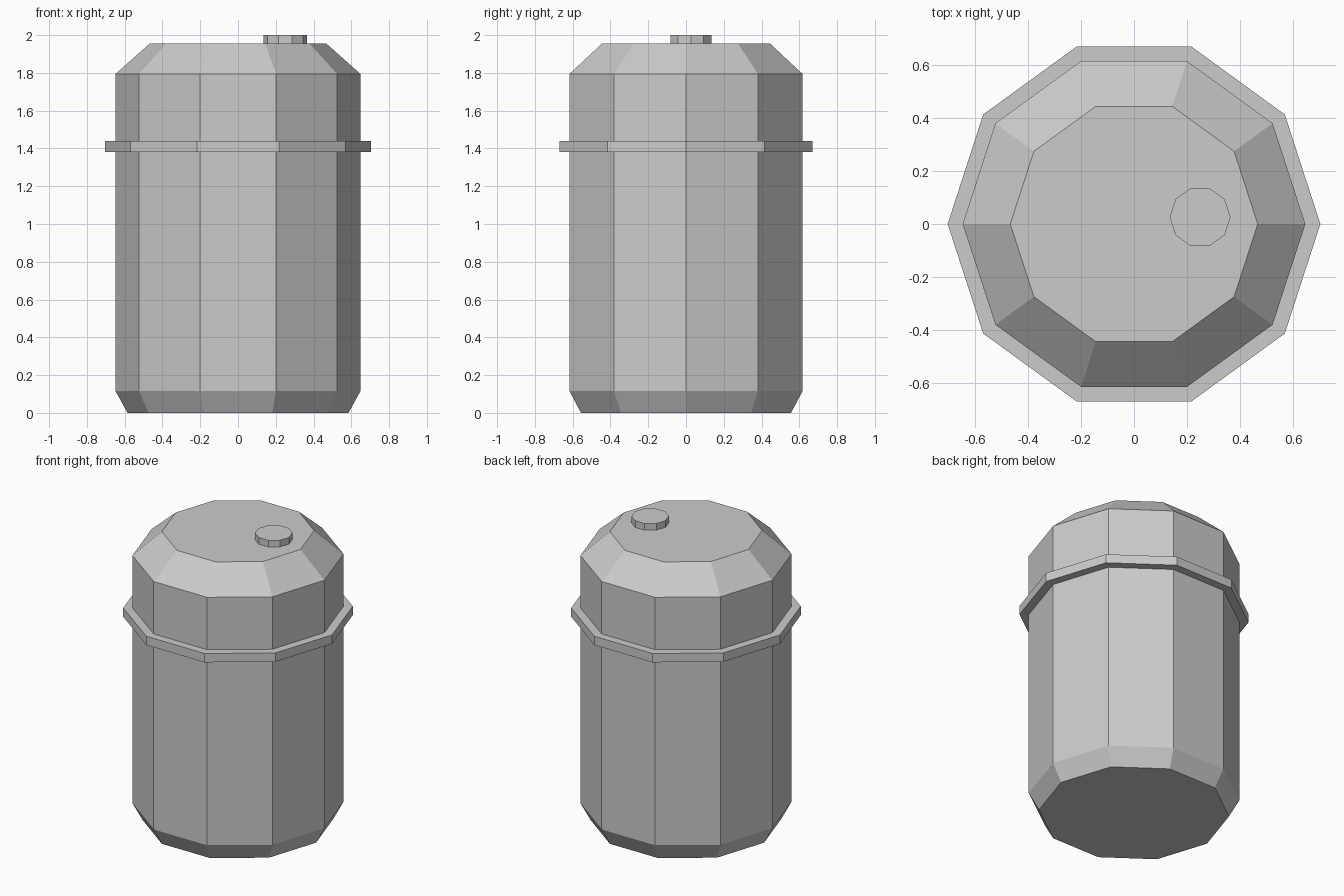
import bpy
import bmesh
from math import cos, sin, tau

SIDES = 10

default = bpy.data.objects.get("Cube")
if default:
    bpy.data.objects.remove(default, do_unlink=True)

# Single plain grey
grey = bpy.data.materials.new("light_grey")
grey.use_nodes = True
colour = (0.6, 0.6, 0.6, 1)
grey.diffuse_color = colour
grey.node_tree.nodes["Principled BSDF"].inputs["Base Color"].default_value = colour


def turned(name, profile, location=(0, 0, 0), closed=False):
    """Sweep (radius, height) points round z; closed profiles form a band."""
    bm = bmesh.new()
    rings = [[bm.verts.new((r * cos(tau * i / SIDES), r * sin(tau * i / SIDES), z))
              for i in range(SIDES)] for r, z in profile]
    pairs = list(zip(rings, rings[1:]))
    if closed:
        pairs.append((rings[-1], rings[0]))
    else:
        bm.faces.new(rings[0][::-1])
        bm.faces.new(rings[-1])
    for low, high in pairs:
        for i in range(SIDES):
            j = (i + 1) % SIDES
            bm.faces.new((low[i], low[j], high[j], high[i]))
    bmesh.ops.recalc_face_normals(bm, faces=bm.faces)
    mesh = bpy.data.meshes.new(name)
    bm.to_mesh(mesh)
    bm.free()
    mesh.materials.append(grey)
    obj = bpy.data.objects.new(name, mesh)
    obj.location = location
    bpy.context.collection.objects.link(obj)
    return obj


# Drum with a bevelled foot and sloping shoulder
turned("drum_body", [(0.585, 0), (0.648, 0.115), (0.648, 1.795), (0.468, 1.955)])

# Raised band around the upper body
turned("rim_band", [(0.64, 1.38), (0.705, 1.38), (0.705, 1.44), (0.64, 1.44)], closed=True)

# Off-centre filler cap
turned("filler_cap", [(0.115, 0), (0.115, 0.05)], location=(0.25, 0.026, 1.95))
